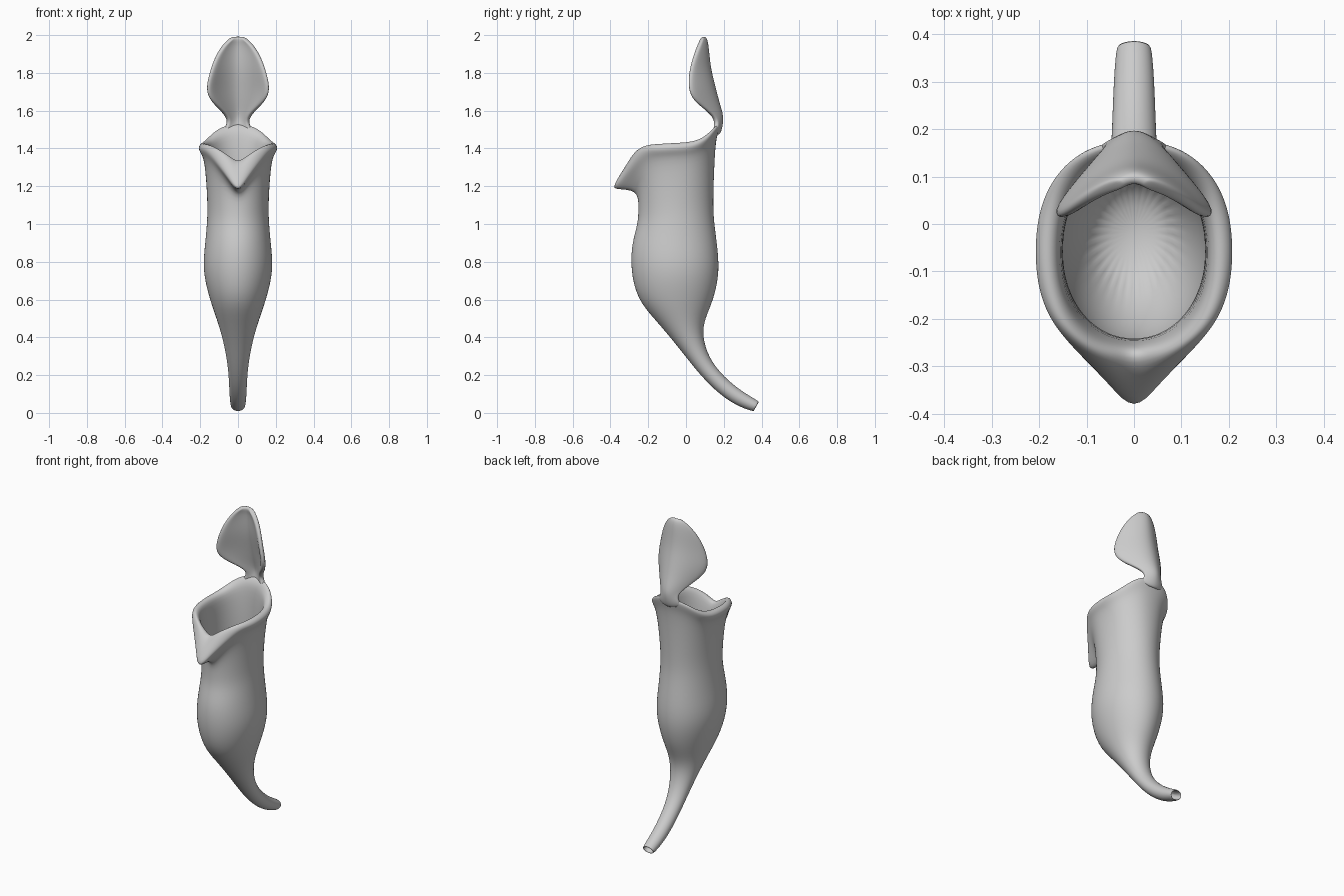
import bpy, bmesh
from math import sin, cos, pi, copysign

cube = bpy.data.objects.get("Cube")
if cube:
    bpy.data.objects.remove(cube)

grey = bpy.data.materials.new("plain grey")
grey.use_nodes = True
grey.diffuse_color = (0.6, 0.6, 0.6, 1)
grey.node_tree.nodes["Principled BSDF"].inputs["Base Color"].default_value = (0.6, 0.6, 0.6, 1)
SIDES = 32


def lerp_table(table, v):
    """Piecewise linear lookup, clamped at both ends."""
    if v <= table[0][0]:
        return table[0][1]
    for (a, p), (b, q) in zip(table, table[1:]):
        if v <= b:
            return p + (q - p) * (v - a) / (b - a)
    return table[-1][1]


def finish(name, bm, thickness=0):
    bmesh.ops.recalc_face_normals(bm, faces=bm.faces)
    mesh = bpy.data.meshes.new(name)
    bm.to_mesh(mesh)
    bm.free()
    mesh.materials.append(grey)
    mesh.shade_smooth()
    obj = bpy.data.objects.new(name, mesh)
    bpy.context.collection.objects.link(obj)
    if thickness:
        solid = obj.modifiers.new("Thickness", "SOLIDIFY")
        solid.thickness, solid.offset = thickness, 0
    sub = obj.modifiers.new("Smooth", "SUBSURF")
    sub.levels = sub.render_levels = 2
    return obj


def bridge(bm, rows, closed):
    for a, b in zip(rows, rows[1:]):
        n = len(a)
        for i in range(n if closed else n - 1):
            j = (i + 1) % n
            bm.faces.new((a[i], a[j], b[j], b[i]))


def section(front, back, w):
    """Oval ring spanning a front (y, z) point and a back (y, z) point."""
    ring = []
    for i in range(SIDES):
        a = 2 * pi * i / SIDES
        t = (1 + sin(a)) / 2
        ring.append((w * cos(a), front[0] + (back[0] - front[0]) * t,
                     front[1] + (back[1] - front[1]) * t))
    return ring


# Height of the mouth edge, sweeping up at the back
RIM = [(-0.3, 1.415), (0, 1.43), (0.06, 1.44), (0.11, 1.47), (0.15, 1.51), (0.18, 1.54)]


def lip(w, yf, yb, drop, beak_z, beak_y, power):
    """Squarish mouth ring whose front is pulled down and out to a beak."""
    ring = []
    for i in range(SIDES):
        a = 2 * pi * i / SIDES
        c, s = cos(a), sin(a)
        x = w * copysign(abs(c) ** 0.88, c)
        y = (yf + yb) / 2 + (yb - yf) / 2 * copysign(abs(s) ** 0.88, s)
        b = max(0, 1 - abs(x) / 0.17) if s < 0 else 0
        ring.append((x, y - beak_y * b ** 2, lerp_table(RIM, y) - drop - beak_z * b ** power))
    return ring


# Pitcher: hollow tail, swelling body, rolled lip, inner wall
rings = [
    section((0.27, 0.055), (0.30, 0.095), 0.028),
    section((0.365, 0.012), (0.388, 0.052), 0.03),
    section((0.36, 0.005), (0.39, 0.06), 0.038),
    section((0.26, 0.04), (0.30, 0.11), 0.044),
    section((0.15, 0.12), (0.20, 0.19), 0.047),
    section((0.05, 0.23), (0.12, 0.29), 0.054),
    section((-0.05, 0.36), (0.085, 0.41), 0.078),
    section((-0.16, 0.49), (0.10, 0.50), 0.112),
    section((-0.26, 0.60), (0.148, 0.60), 0.15),
    section((-0.295, 0.76), (0.18, 0.75), 0.19),
    section((-0.288, 0.90), (0.165, 0.90), 0.174),
    section((-0.255, 1.00), (0.145, 1.04), 0.163),
    section((-0.252, 1.09), (0.145, 1.16), 0.162),
    lip(0.176, -0.255, 0.155, 0.09, 0.16, 0, 1.2),
    lip(0.20, -0.288, 0.17, 0.05, 0.205, 0.105, 1.2),
    lip(0.214, -0.295, 0.18, 0.02, 0.225, 0.115, 1.2),
    lip(0.192, -0.288, 0.17, -0.005, 0.11, 0.03, 1.5),
    lip(0.165, -0.272, 0.145, 0.0, 0.08, 0, 1.5),
    lip(0.15, -0.25, 0.13, 0.04, 0.08, 0, 1.5),
    section((-0.235, 1.10), (0.13, 1.16), 0.15),
    section((-0.27, 0.80), (0.155, 0.80), 0.168),
    section((-0.22, 0.62), (0.12, 0.62), 0.13),
    section((-0.10, 0.50), (0.07, 0.50), 0.07),
]
bm = bmesh.new()
rows = [[bm.verts.new(p) for p in ring] for ring in rings]
bridge(bm, rows, True)
bm.faces.new(rows[0])
bm.faces.new(rows[-1])
finish("pitcher_body", bm)

# Lid: leaf rows as edge (x, y, z) and spine (y, z), edges curled forward
leaf = [
    ((0.085, 0.145, 1.49), (0.17, 1.47)),
    ((0.045, 0.165, 1.54), (0.185, 1.54)),
    ((0.075, 0.125, 1.59), (0.185, 1.58)),
    ((0.145, 0.04, 1.65), (0.165, 1.65)),
    ((0.17, 0.012, 1.71), (0.145, 1.73)),
    ((0.15, 0.015, 1.80), (0.122, 1.82)),
    ((0.118, 0.04, 1.89), (0.112, 1.90)),
    ((0.07, 0.07, 1.96), (0.105, 1.96)),
    ((0.025, 0.085, 1.99), (0.092, 1.992)),
]
bm = bmesh.new()
rows = []
for (x, y, z), (ys, zs) in leaf:
    steps = [k / 4 for k in range(-4, 5)]
    rows.append([bm.verts.new((x * t, ys + (y - ys) * abs(t) ** 1.7,
                               zs + (z - zs) * t * t)) for t in steps])
bridge(bm, rows, False)
finish("lid", bm, 0.028)
